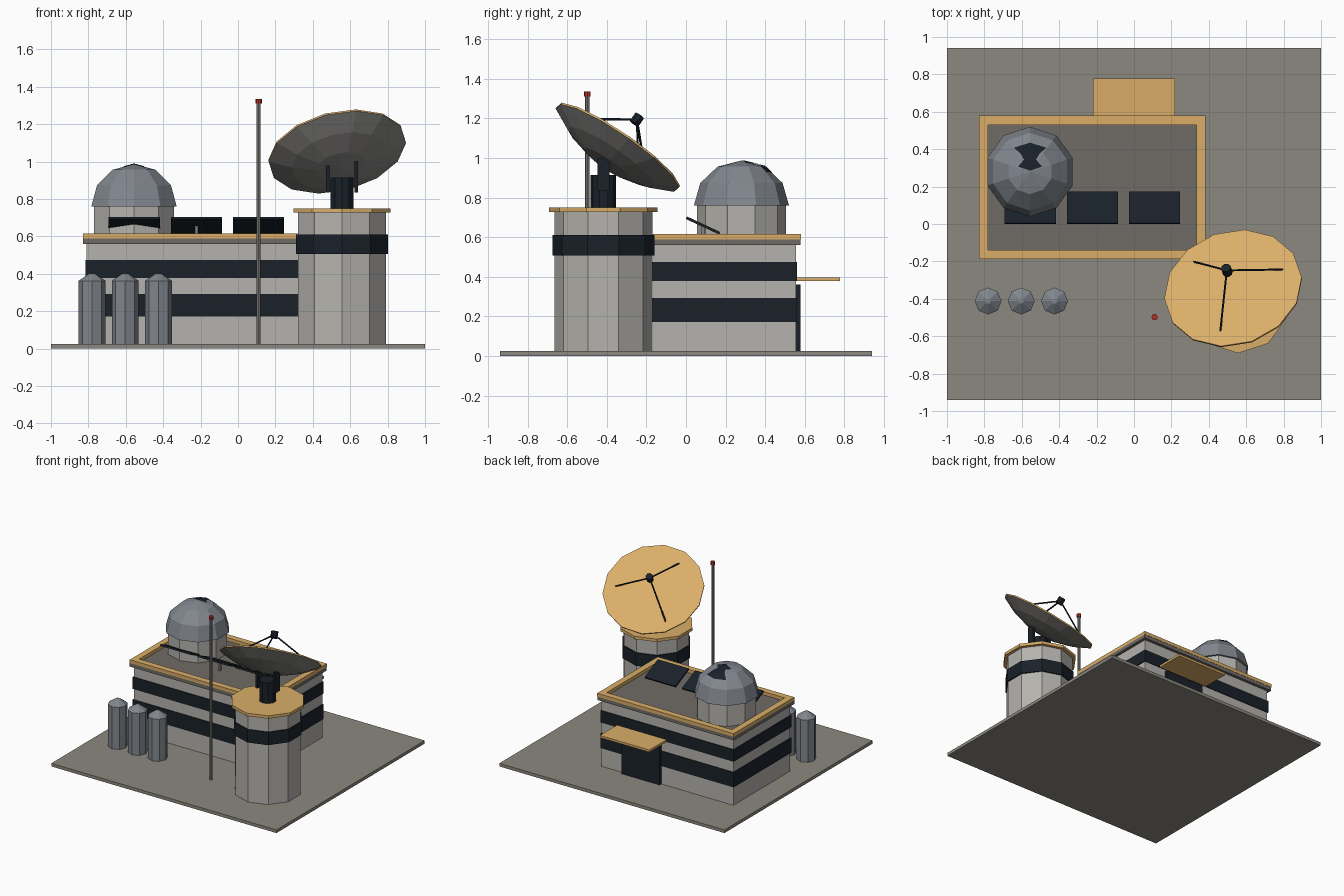
import bpy, math
from mathutils import Vector

if "Cube" in bpy.data.objects:
    bpy.data.objects.remove(bpy.data.objects["Cube"])


def material(name, r, g, b):
    m = bpy.data.materials.new(name)
    m.diffuse_color = (r, g, b, 1)
    m.use_nodes = True
    m.node_tree.nodes["Principled BSDF"].inputs["Base Color"].default_value = m.diffuse_color
    return m


GOLD = material("gold", 0.70, 0.42, 0.14)
DARK = material("dark_glass", 0.010, 0.015, 0.022)
WALL = material("wall", 0.46, 0.45, 0.42)
STEEL = material("steel", 0.22, 0.24, 0.27)
ROOF = material("roof", 0.16, 0.15, 0.135)
GROUND = material("ground", 0.26, 0.25, 0.21)
METAL = material("dish_metal", 0.25, 0.245, 0.23)
RED = material("red", 0.45, 0.03, 0.02)


def mesh(name, verts, faces, mat):
    me = bpy.data.meshes.new(name)
    me.from_pydata(verts, [], faces)
    me.materials.append(mat)
    ob = bpy.data.objects.new(name, me)
    bpy.context.collection.objects.link(ob)
    return ob


def box(name, x, y, z, mat):
    """Box from (min, max) ranges, origin at its centre."""
    c = Vector((sum(x) / 2, sum(y) / 2, sum(z) / 2))
    v = [Vector((a, b, d)) - c for a in x for b in y for d in z]
    f = [(0, 1, 3, 2), (4, 6, 7, 5), (0, 4, 5, 1), (2, 3, 7, 6), (0, 2, 6, 4), (1, 5, 7, 3)]
    ob = mesh(name, v, f, mat)
    ob.location = c
    return ob


def lathe(name, profile, n, loc, mat, start=math.pi / 2):
    """Revolve (radius, z) points with n flat sides; radius 0 makes a pole, open ends are capped."""
    verts, rings, faces = [], [], []
    for r, z in profile:
        k = 1 if r == 0 else n
        rings.append([len(verts) + i for i in range(k)])
        for i in range(k):
            a = start + 2 * math.pi * i / n
            verts.append((r * math.cos(a), r * math.sin(a), z))
    for lo, hi in zip(rings, rings[1:]):
        for i in range(n):
            j = (i + 1) % n
            if len(lo) == 1:
                faces.append((lo[0], hi[j], hi[i]))
            elif len(hi) == 1:
                faces.append((lo[i], lo[j], hi[0]))
            else:
                faces.append((lo[i], lo[j], hi[j], hi[i]))
    if len(rings[0]) > 1:
        faces.append(tuple(reversed(rings[0])))
    if len(rings[-1]) > 1:
        faces.append(tuple(rings[-1]))
    ob = mesh(name, verts, faces, mat)
    ob.location = loc
    return ob


def prism(name, r, z0, z1, n, x, y, mat):
    return lathe(name, [(r, z0), (r, z1)], n, (x, y, 0), mat)


def rod(name, a, b, r, mat, n=6):
    a, b = Vector(a), Vector(b)
    ob = lathe(name, [(r, 0), (r, (b - a).length)], n, a, mat)
    ob.rotation_euler = (b - a).to_track_quat('Z', 'Y').to_euler()
    return ob


# Ground slab
box("ground_slab", (-1, 1), (-0.94, 0.94), (0, 0.025), GROUND)

# Main building with window bands
box("main_block", (-0.81, 0.36), (-0.165, 0.555), (0.025, 0.565), WALL)
for i, z in enumerate([(0.172, 0.292), (0.378, 0.474)]):
    box(f"window_band_{i}", (-0.816, 0.366), (-0.171, 0.561), z, DARK)

# Roof and gold parapet
box("roof_slab", (-0.83, 0.383), (-0.188, 0.578), (0.56, 0.588), ROOF)
for i, y in enumerate([(-0.188, -0.138), (0.53, 0.58)]):
    box(f"parapet_long_{i}", (-0.83, 0.383), y, (0.588, 0.615), GOLD)
for i, x in enumerate([(-0.83, -0.78), (0.333, 0.383)]):
    box(f"parapet_short_{i}", x, (-0.138, 0.53), (0.588, 0.615), GOLD)

# Back entrance
box("door", (-0.17, 0.17), (0.55, 0.577), (0.025, 0.36), DARK)
box("door_canopy", (-0.22, 0.22), (0.55, 0.778), (0.378, 0.396), GOLD)

# Tilted roof panels
for i, x in enumerate([-0.555, -0.222, 0.11]):
    p = box(f"solar_panel_{i}", (x - 0.137, x + 0.137), (-0.007, 0.179), (0.652, 0.666), DARK)
    p.rotation_euler.x = math.radians(-25)
    box(f"panel_leg_{i}", (x - 0.008, x + 0.008), (0.078, 0.094), (0.588, 0.658), STEEL)

# Observatory drum, dome and slit
DX, DY, DR, DZ = -0.556, 0.28, 0.24, 0.76
prism("dome_drum", 0.225, 0.588, 0.762, 10, DX, DY, WALL)
dome = [(DR * math.cos(math.radians(a)), (DR - 0.013) * math.sin(math.radians(a))) for a in (0, 30, 60)]
dome.append((0, DR - 0.013))
lathe("dome", dome, 10, (DX, DY, DZ), STEEL)


def dome_z(x, y):
    r = math.hypot(x, y)
    for (r0, z0), (r1, z1) in zip(dome, dome[1:]):
        if r >= r1:
            return z1 + (z0 - z1) * (r - r1) / (r0 - r1) + 0.004


half = [(0.0, 0.005), (0.064, 0.027), (0.032, 0.064), (0.05, 0.095), (0.086, 0.128), (0.0, 0.155)]
mid = [(0, 0.005), (0, 0.027), (0, 0.064), (0, 0.12), (0, 0.14), (0, 0.155)]
pts = [p for p in mid] + half + [(-x, y) for x, y in half]
quads = []
for i in range(5):
    quads += [(i, 6 + i, 7 + i, i + 1), (i, i + 1, 13 + i, 12 + i)]
slit = mesh("dome_slit", [(x, y, dome_z(x, y)) for x, y in pts], quads, DARK)
slit.location = (DX, DY, DZ)

# Dish tower
TX, TY = 0.556, -0.417
prism("tower", 0.248, 0.025, 0.73, 10, TX, TY, WALL)
prism("tower_band", 0.258, 0.507, 0.61, 10, TX, TY, DARK)
prism("tower_cap", 0.274, 0.727, 0.75, 10, TX, TY, GOLD)

# Dish pedestal and fork
prism("dish_pedestal", 0.064, 0.75, 0.915, 10, TX, TY, DARK)
for i, s in enumerate((-1, 1)):
    x = TX + s * 0.077
    box(f"dish_fork_{i}", (x - 0.009, x + 0.009), (TY - 0.03, TY + 0.03), (0.835, 1.0), DARK)

# Dish: faceted bowl closed by a flat gold face
C, N, R = Vector((0.531, -0.347, 1.05)), Vector((-0.195, 0.556, 0.808)).normalized(), 0.375
turn = N.to_track_quat('Z', 'Y')
bowl = [(0, -0.112), (0.36 * R, -0.098), (0.7 * R, -0.058), (R, 0)]
lathe("dish_bowl", bowl, 14, C, METAL).rotation_euler = turn.to_euler()
lathe("dish_face", [(R, 0), (R, 0.01)], 14, C, GOLD).rotation_euler = turn.to_euler()

# Feed and its three struts
feed = C + N * 0.178
for i, (x, y) in enumerate([(0.315, -0.2), (0.807, -0.243), (0.46, -0.585)]):
    z = C.z - (N.x * (x - C.x) + N.y * (y - C.y)) / N.z
    rod(f"feed_strut_{i}", (x, y, z), feed, 0.006, DARK)
rod("feed_horn", feed - N * 0.025, feed + N * 0.025, 0.027, DARK, 8)

# Mast with warning light
prism("mast", 0.011, 0.025, 1.315, 8, 0.11, -0.498, METAL)
prism("mast_light", 0.017, 1.31, 1.335, 8, 0.11, -0.498, RED)

# Storage tanks
for i, x in enumerate([-0.78, -0.603, -0.425]):
    lathe(f"tank_{i}", [(0.072, 0.025), (0.072, 0.363), (0.015, 0.402), (0, 0.403)], 8, (x, -0.412, 0), STEEL)
